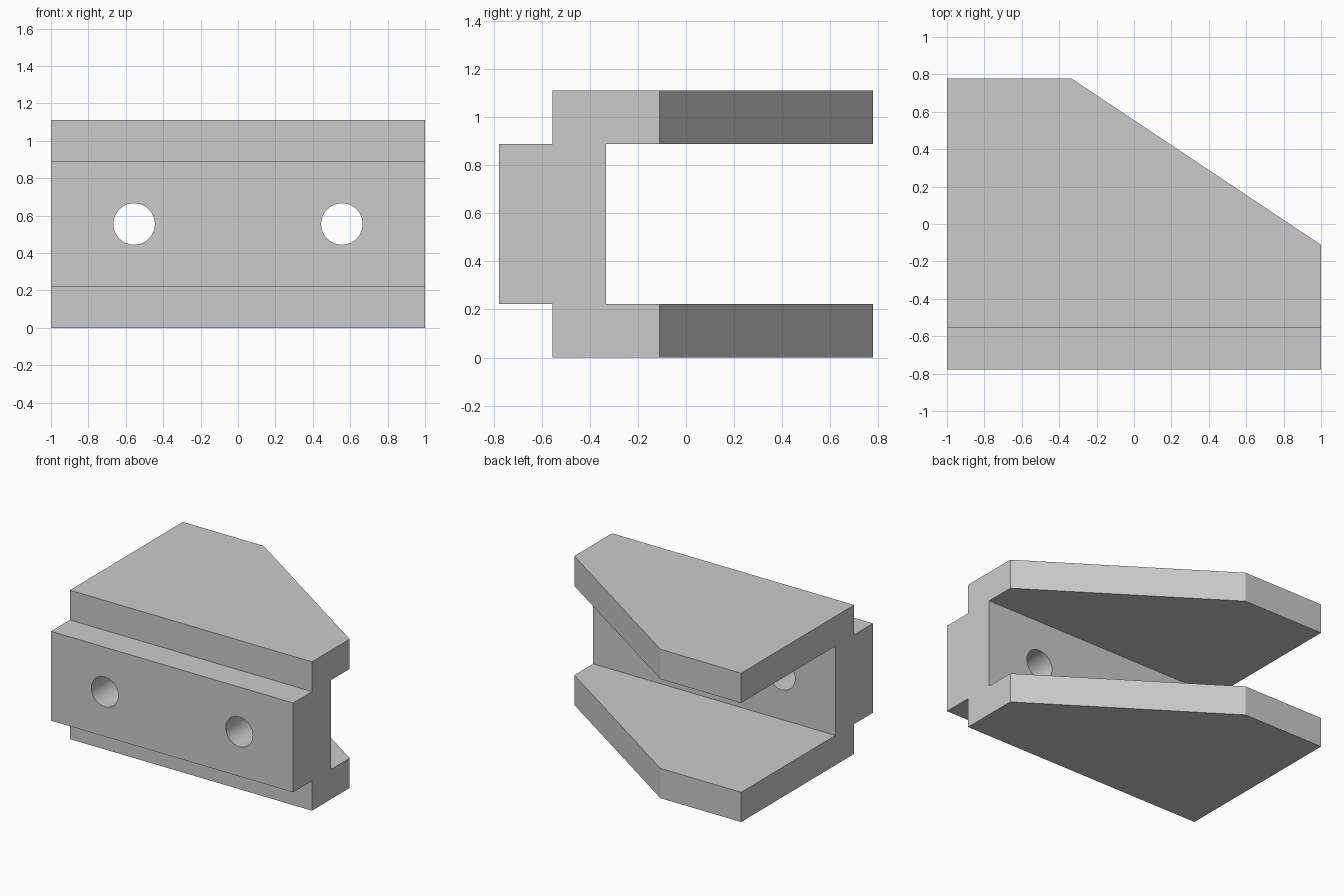
import bpy, bmesh
from math import pi
from mathutils import Matrix, Vector

cube = bpy.data.objects.get("Cube")
if cube:
    bpy.data.objects.remove(cube, do_unlink=True)

U = 1 / 9  # design module
grey = bpy.data.materials.new("light_grey")
grey.use_nodes = True
grey.diffuse_color = (0.6, 0.6, 0.6, 1)
grey.node_tree.nodes["Principled BSDF"].inputs["Base Color"].default_value = (0.6, 0.6, 0.6, 1)


def add_object(name, bm):
    bmesh.ops.recalc_face_normals(bm, faces=bm.faces[:])
    mesh = bpy.data.meshes.new(name)
    bm.to_mesh(mesh)
    bm.free()
    mesh.materials.append(grey)
    obj = bpy.data.objects.new(name, mesh)
    bpy.context.collection.objects.link(obj)
    return obj


# Clamp body: lower half of the side profile, mirrored about mid height
half = [(-7, 5), (-7, 2), (-5, 2), (-5, 0), (7, 0), (7, 2), (-3, 2), (-3, 5)]
profile = half + [(y, 10 - z) for y, z in reversed(half)]
profile = [p for p in profile if p[1] != 5]
bm = bmesh.new()
face = bm.faces.new([bm.verts.new((-1, y * U, z * U)) for y, z in profile])
side = bmesh.ops.extrude_face_region(bm, geom=[face])["geom"]
bmesh.ops.translate(bm, vec=(2, 0, 0), verts=[v for v in side if isinstance(v, bmesh.types.BMVert)])

# Slanted corner cut across both arms
cut = bmesh.ops.bisect_plane(bm, geom=bm.verts[:] + bm.edges[:] + bm.faces[:],
                             plane_co=Vector((-3, 7, 0)) * U, plane_no=(2, 3, 0), clear_outer=True)
bmesh.ops.edgeloop_fill(bm, edges=[e for e in cut["geom_cut"] if isinstance(e, bmesh.types.BMEdge)])
body = add_object("clamp_body", bm)

# Two bolt holes through the web
bm = bmesh.new()
for x in (-5, 5):
    place = Matrix.Translation(Vector((x, -5, 5)) * U) @ Matrix.Rotation(pi / 2, 4, "X")
    bmesh.ops.create_cone(bm, cap_ends=True, segments=48, radius1=U, radius2=U, depth=6 * U, matrix=place)
cutter = add_object("bolt_hole_cutter", bm)
cutter.hide_render = True

bpy.context.view_layer.objects.active = body
body.select_set(True)
holes = body.modifiers.new("bolt_holes", "BOOLEAN")
holes.operation = "DIFFERENCE"
holes.solver = "EXACT"
holes.object = cutter
bpy.ops.object.modifier_apply(modifier=holes.name)
bpy.data.objects.remove(cutter, do_unlink=True)
bpy.ops.object.shade_smooth_by_angle(angle=pi / 6)
